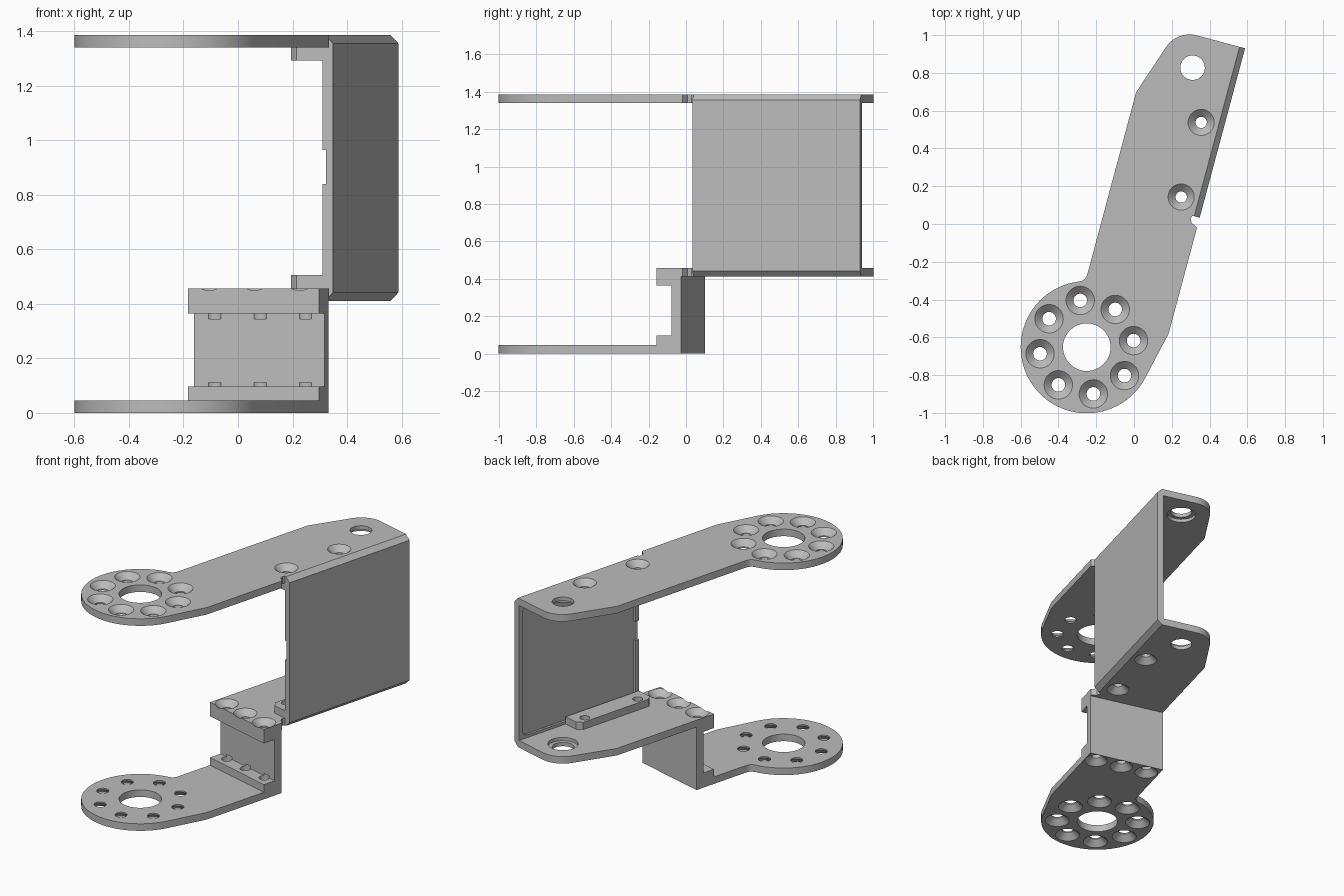
import bpy, bmesh
from math import sin, cos, pi, radians
from mathutils import Matrix

if "Cube" in bpy.data.objects:
    bpy.data.objects.remove(bpy.data.objects["Cube"])

gray = bpy.data.materials.new("plain_gray")
gray.use_nodes = True
gray.diffuse_color = (0.5, 0.5, 0.5, 1)
gray.node_tree.nodes["Principled BSDF"].inputs["Base Color"].default_value = (0.5, 0.5, 0.5, 1)

# Parts are modelled with the arm along +y and the ring at the origin, then turned
PLACE = Matrix.Translation((-0.25, -0.652, 0)) @ Matrix.Rotation(radians(-15), 4, "Z")
LEFT, RIGHT, WALL = -0.097, 0.4, 0.36      # arm edges and inner face of the wall
START, STEP, END = 0.817, 0.755, 1.745     # wall start, step back, arm end
T, MID, TOP = 0.046, 0.411, 1.386          # plate thickness, mid plate, overall height
DISC = 0.35


def to_object(name, bm):
    bmesh.ops.recalc_face_normals(bm, faces=bm.faces)
    mesh = bpy.data.meshes.new(name)
    bm.to_mesh(mesh)
    bm.free()
    ob = bpy.data.objects.new(name, mesh)
    bpy.context.collection.objects.link(ob)
    mesh.materials.append(gray)
    return ob


def extrude(name, points, start, end, axis="z"):
    """Extrude a closed outline along z, x (points are y,z) or y (points are x,z)."""
    put = {"z": lambda a, b, c: (a, b, c), "x": lambda a, b, c: (c, a, b),
           "y": lambda a, b, c: (a, c, b)}[axis]
    bm = bmesh.new()
    low, high = ([bm.verts.new(put(a, b, c)) for a, b in points] for c in (start, end))
    bm.faces.new(low)
    bm.faces.new(high)
    for i in range(len(points)):
        j = (i + 1) % len(points)
        bm.faces.new((low[i], low[j], high[j], high[i]))
    return to_object(name, bm)


def lathe(x, y, rings, steps=32):
    """Turned cutter from a list of (radius, z)."""
    bm = bmesh.new()
    loops = [[bm.verts.new((x + r * cos(2 * pi * i / steps), y + r * sin(2 * pi * i / steps), z))
              for i in range(steps)] for r, z in rings]
    bm.faces.new(loops[0])
    bm.faces.new(loops[-1])
    for a, b in zip(loops, loops[1:]):
        for i in range(steps):
            j = (i + 1) % steps
            bm.faces.new((a[i], a[j], b[j], b[i]))
    return to_object("cutter", bm)


def screw_hole(x, y, z, inward, depth, r=0.036):
    """Countersunk hole entering at height z; inward is +1 for up, -1 for down."""
    return lathe(x, y, [(r + 0.05, z - 0.01 * inward), (r, z + 0.037 * inward),
                        (r, z + depth * inward)])


def box(x0, x1, y0, y1, z0, z1):
    return extrude("cutter", [(x0, y0), (x1, y0), (x1, y1), (x0, y1)], z0, z1)


def carve(ob, cutters):
    mods = []
    for c in cutters:
        m = ob.modifiers.new("cut", "BOOLEAN")
        m.operation, m.solver, m.object = "DIFFERENCE", "EXACT", c
        mods.append(m)
    bpy.context.view_layer.update()
    result = bpy.data.meshes.new_from_object(
        ob.evaluated_get(bpy.context.evaluated_depsgraph_get()))
    ob.modifiers.clear()
    ob.data = result


def arc(cx, cy, r, a0, a1, n):
    return [(cx + r * cos(radians(a0 + (a1 - a0) * i / n)),
             cy + r * sin(radians(a0 + (a1 - a0) * i / n))) for i in range(n + 1)]


# Outline pieces
ring_edge = arc(0.0, 0.0, DISC, 111.6, 347.2, 48)
neck_fillet = arc(-0.147, 0.372, 0.05, 0, -68.4, 5)
taper = (RIGHT, 0.181)
relief = [(RIGHT, 0.762), (0.365, 0.78), (0.355, 0.8), (WALL, START)]
arm_end = [(WALL, END)] + arc(0.136, END - 0.15, 0.15, 90, 162, 10) + [(LEFT, 1.371)]

# Plates
upper_arm = extrude("upper_arm", neck_fillet + ring_edge + [taper] + relief + arm_end, TOP - T, TOP)
middle_plate = extrude("middle_plate", [(LEFT, STEP), (RIGHT, STEP)] + relief + arm_end, MID, MID + T)
lower_arm = extrude("lower_arm", neck_fillet + ring_edge + [taper, (RIGHT, 0.62), (LEFT, 0.62)], 0, T)

# Stepped web with a flange above and a rib below
web = extrude("stepped_web", [(0.62, 0), (STEP, 0), (STEP, MID + T), (0.62, MID + T), (0.62, 0.365),
                              (0.702, 0.365), (0.702, 0.096), (0.62, 0.096)], LEFT, RIGHT, "x")

# Side wall with chamfered long edges
wall = extrude("side_wall", [(WALL, MID), (0.37, MID), (RIGHT, MID + 0.03), (RIGHT, TOP - 0.03),
                             (0.37, TOP), (WALL, TOP)], START, END, "y")

# Screw bars along the inside corners
bar_outline = [(WALL, START), (0.263, START), (0.233, START + 0.03),
               (0.233, 1.355), (0.263, 1.385), (WALL, 1.385)]
lower_bar = extrude("lower_screw_bar", bar_outline, MID + T, MID + T + 0.048)
upper_bar = extrude("upper_screw_bar", bar_outline, TOP - T - 0.048, TOP - T)


# Cutters
def disc_cutters(z, inward):
    holes = [screw_hole(0.25 * cos(a), 0.25 * sin(a), z, inward, 0.08)
             for a in (radians(23 + 45 * k) for k in range(8))]
    return holes + [lathe(0, 0, [(0.126, z - 0.03 * inward), (0.126, z + 0.08 * inward)], 48)]


def arm_cutters(z, inward):
    """Bar screws, and the large hole with its inner counterbore."""
    screws = [screw_hole(0.277, y, z, inward, 0.13, 0.03) for y in (0.897, 1.306)]
    large = lathe(0.158, 1.574, [(0.065, z - 0.02 * inward), (0.065, z + 0.025 * inward),
                                 (0.09, z + 0.025 * inward), (0.09, z + 0.07 * inward)])
    return screws, large


flange_top, flange_bottom = ([screw_hole(0.155 + 0.172 * k, 0.682, z, inward, 0.112, 0.031)
                              for k in (-1, 0, 1)] for z, inward in ((MID + T, -1), (0, 1)))
upper_disc, lower_disc = disc_cutters(TOP, -1), disc_cutters(0, 1)
upper_screws, upper_large = arm_cutters(TOP, -1)
lower_screws, lower_large = arm_cutters(MID, 1)

# Shallow rounded pocket in the wall, with a channel to its front edge
pocket_outline = []
for y, z, a in ((1.68, 1.285, 0), (0.88, 1.285, 90), (0.88, 0.51, 180), (1.68, 0.51, 270)):
    pocket_outline += arc(y, z, 0.035, a, a + 90, 5)
pocket = extrude("cutter", pocket_outline, WALL - 0.02, WALL + 0.015, "x")
channel = box(WALL - 0.03, WALL + 0.015, START - 0.02, 0.87, 0.84, 0.965)

carve(upper_arm, upper_disc + upper_screws + [upper_large])
carve(middle_plate, lower_screws + [lower_large] + flange_top)
carve(lower_arm, lower_disc + flange_bottom)
carve(web, flange_top + flange_bottom)
carve(wall, [pocket, channel])
carve(lower_bar, lower_screws)
carve(upper_bar, upper_screws)

for ob in [o for o in bpy.data.objects if o.name.startswith("cutter")]:
    bpy.data.objects.remove(ob)

# Final placement and shading
parts = (upper_arm, middle_plate, lower_arm, web, wall, lower_bar, upper_bar)
bpy.ops.object.select_all(action="DESELECT")
for ob in parts:
    ob.data.transform(PLACE)
    ob.select_set(True)
bpy.context.view_layer.objects.active = upper_arm
bpy.ops.object.shade_smooth_by_angle(angle=radians(30))
